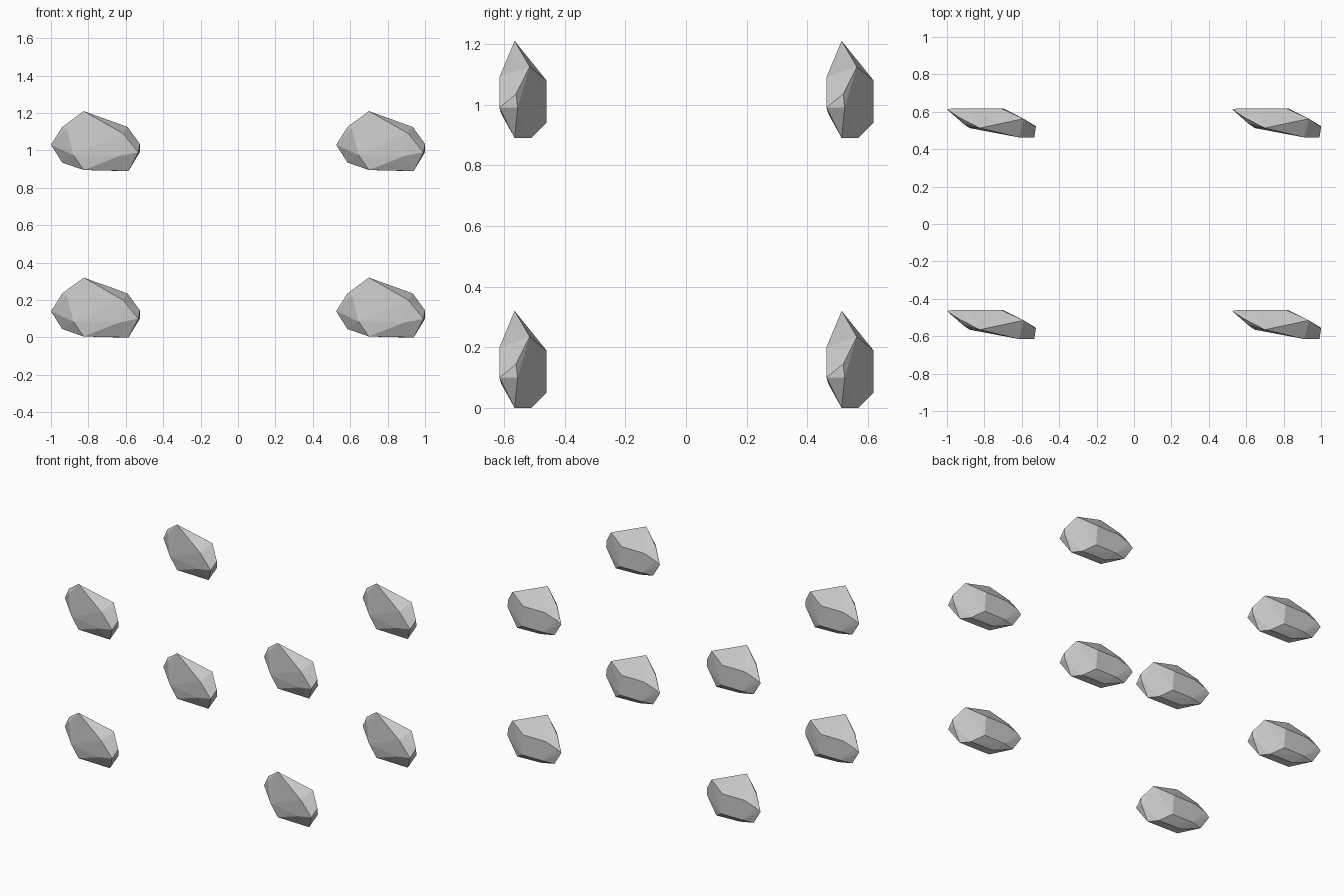
import bpy, bmesh

# Corner points of one faceted rock (x, y, z from its lower front left corner)
CORNERS = [
    # left tip and left shoulders
    (0.0, 0.15, 0.14), (0.06, 0.11, 0.235), (0.06, 0.14, 0.045), (0.03, 0.155, 0.16),
    # crest
    (0.175, 0.05, 0.32), (0.41, 0.10, 0.235),
    # front face
    (0.085, 0.075, 0.225), (0.12, 0.05, 0.085), (0.385, 0.0, 0.20), (0.365, 0.006, 0.08),
    # right end
    (0.467, 0.0, 0.10), (0.475, 0.055, 0.145), (0.475, 0.06, 0.10),
    # underside
    (0.175, 0.05, 0.005), (0.415, 0.05, 0.0), (0.37, 0.105, 0.0), (0.19, 0.105, 0.005),
    # back face
    (0.29, 0.155, 0.19), (0.30, 0.155, 0.05), (0.12, 0.155, 0.19), (0.14, 0.155, 0.05),
]


def rock_mesh():
    bm = bmesh.new()
    for p in CORNERS:
        bm.verts.new(p)
    res = bmesh.ops.convex_hull(bm, input=bm.verts[:])
    loose = [v for v in bm.verts if not v.link_faces]
    bmesh.ops.delete(bm, geom=loose, context='VERTS')
    bmesh.ops.recalc_face_normals(bm, faces=bm.faces[:])
    mesh = bpy.data.meshes.new("rock")
    bm.to_mesh(mesh)
    bm.free()
    return mesh


# Eight copies at the corners of a box
mesh = rock_mesh()
for level, z in (("lower", 0.0), ("upper", 0.89)):
    for depth, y in (("front", -0.615), ("back", 0.463)):
        for side, x in (("left", -1.0), ("right", 0.525)):
            rock = bpy.data.objects.new(f"rock_{level}_{depth}_{side}", mesh)
            rock.location = (x, y, z)
            bpy.context.collection.objects.link(rock)
